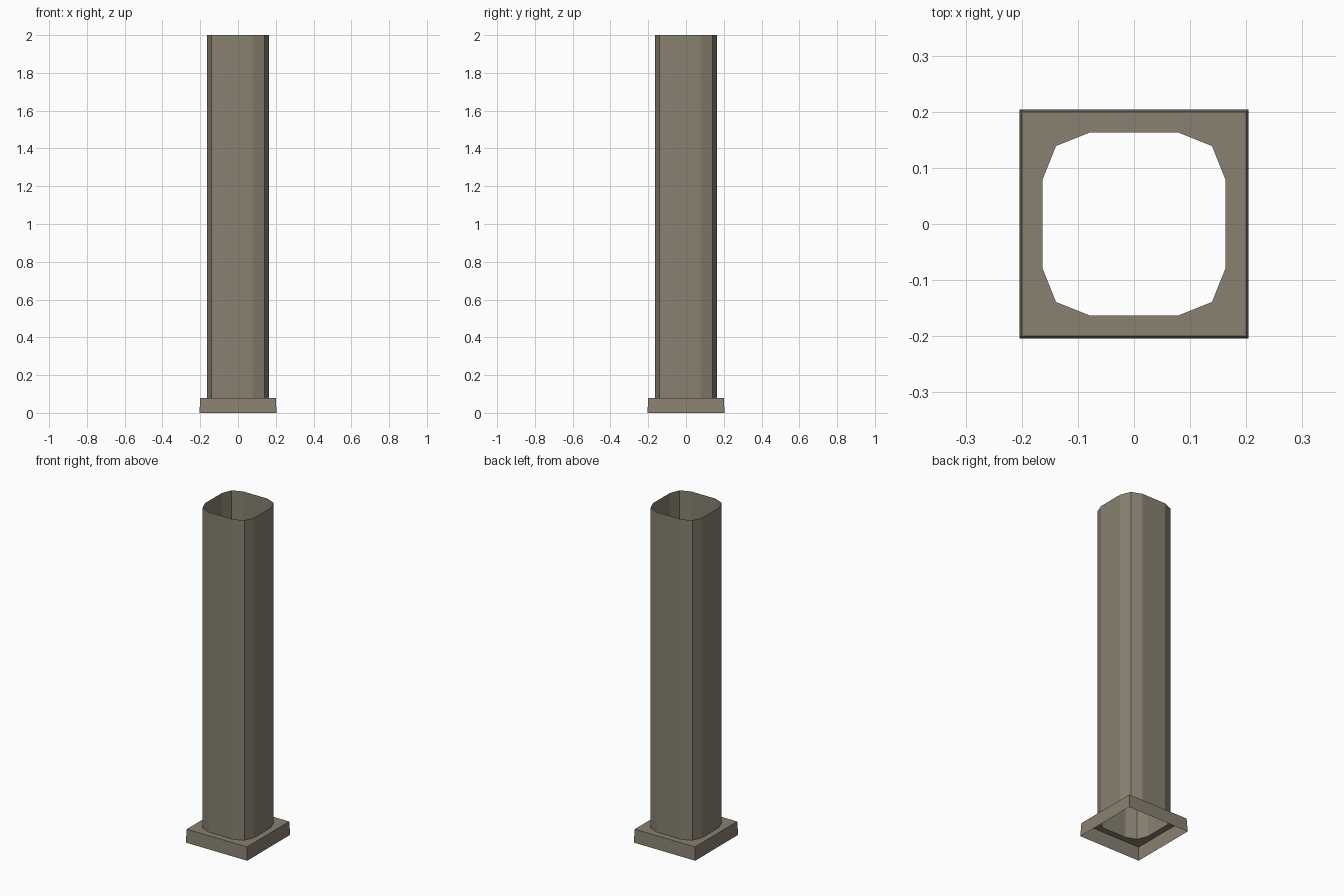
import bpy, bmesh
from mathutils import Matrix
from math import pi

if "Cube" in bpy.data.objects:
    bpy.data.objects.remove(bpy.data.objects["Cube"])

BASE_H, TOP_Z = 0.08, 2.0
BASE_LOW, BASE_HIGH = 0.204, 0.2

stone = bpy.data.materials.new("warm grey stone")
stone.diffuse_color = (0.25, 0.22, 0.165, 1)
stone.use_nodes = True
stone.node_tree.nodes["Principled BSDF"].inputs["Base Color"].default_value = stone.diffuse_color


def spun_part(name, faces):
    """Repeat one side's faces four times around z and weld the seams."""
    bm = bmesh.new()
    for i in range(4):
        rot = Matrix.Rotation(i * pi / 2, 4, 'Z')
        for pts in faces:
            verts = [bm.verts.new(p) for p in pts]
            bmesh.ops.transform(bm, matrix=rot, verts=verts)
            bm.faces.new(verts)
    bmesh.ops.remove_doubles(bm, verts=bm.verts, dist=0.0005)
    me = bpy.data.meshes.new(name)
    bm.to_mesh(me)
    bm.free()
    me.materials.append(stone)
    ob = bpy.data.objects.new(name, me)
    bpy.context.collection.objects.link(ob)
    return ob


# cross-section of one side (+x), counter-clockwise, rounded corners
side = [(0.139, -0.139), (0.163, -0.079), (0.163, 0.079), (0.139, 0.139)]

# open tube shaft
shaft_faces = [[(*a, BASE_H), (*b, BASE_H), (*b, TOP_Z), (*a, TOP_Z)]
               for a, b in zip(side, side[1:])]
spun_part("column_shaft", shaft_faces)

# square plinth, open below, with the shaft's outline cut from its top
l, h = BASE_LOW, BASE_HIGH
wall = [(l, -l, 0), (l, l, 0), (h, h, BASE_H), (h, -h, BASE_H)]
ledge = [(h, -h, BASE_H), (h, h, BASE_H)] + [(*p, BASE_H) for p in reversed(side)]
spun_part("column_plinth", [wall, ledge])
